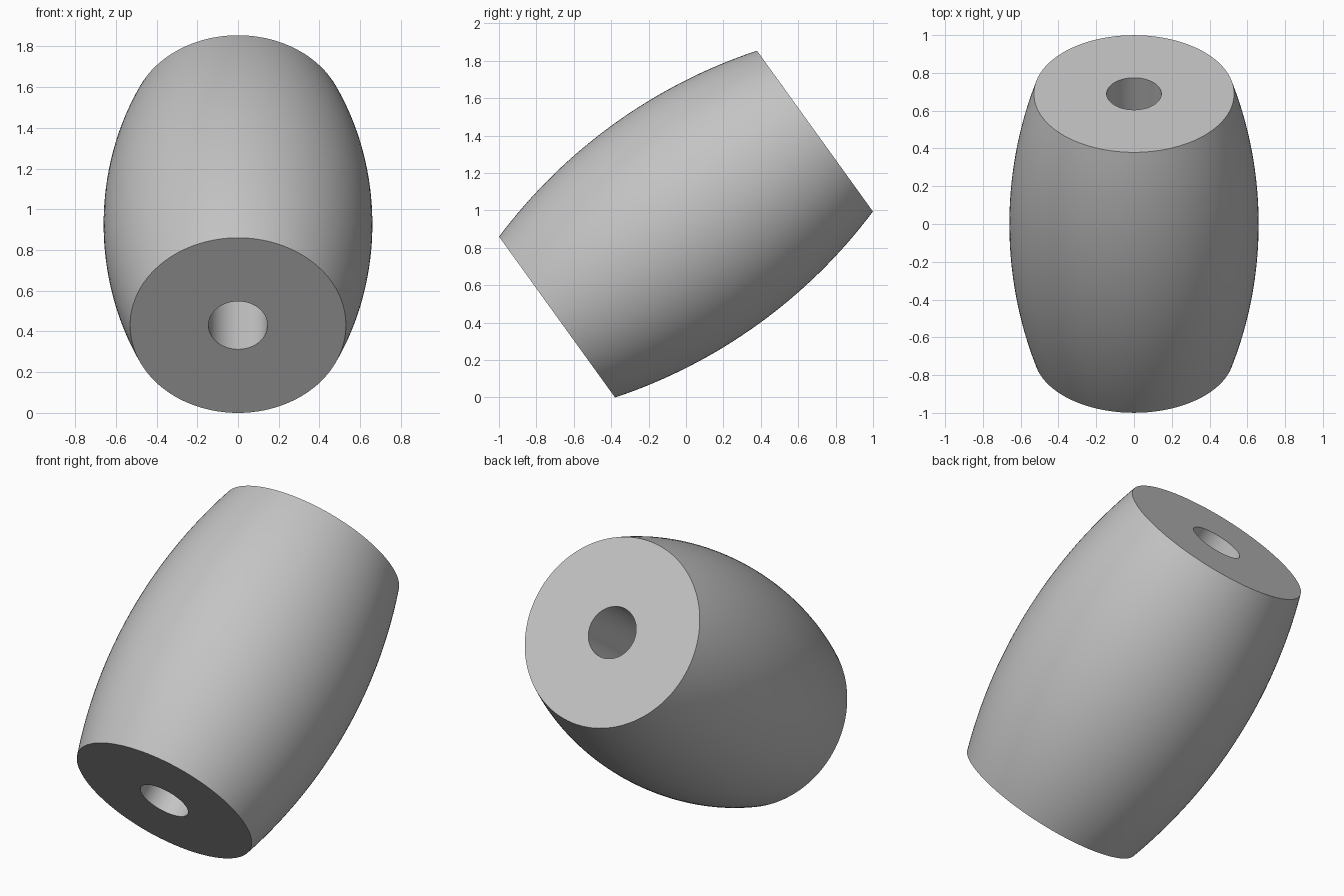
import bpy, bmesh, math
from mathutils import Matrix, Vector

cube = bpy.data.objects.get("Cube")
if cube:
    bpy.data.objects.remove(cube)

HALF, END_R, MID_R, HOLE_R = 0.85, 0.53, 0.66, 0.145
SEGMENTS, STEPS = 128, 32

# Plain grey
grey = bpy.data.materials.new("plain grey")
grey.use_nodes = True
colour = (0.55, 0.55, 0.55, 1)
grey.diffuse_color = colour
grey.node_tree.nodes["Principled BSDF"].inputs["Base Color"].default_value = colour

# Closed section: circular-arc outer wall, flat ends, straight bore
bulge = MID_R - END_R
arc_r = (HALF ** 2 + bulge ** 2) / (2 * bulge)
section = [(HOLE_R, -HALF)]
for i in range(STEPS + 1):
    z = HALF * (2 * i / STEPS - 1)
    section.append((MID_R - arc_r + math.sqrt(arc_r ** 2 - z ** 2), z))
section.append((HOLE_R, HALF))

# Turn the section around its axis
bm = bmesh.new()
verts = [bm.verts.new((r, 0, z)) for r, z in section]
edges = [bm.edges.new((a, b)) for a, b in zip(verts, verts[1:] + verts[:1])]
bmesh.ops.spin(bm, geom=verts + edges, axis=(0, 0, 1), cent=(0, 0, 0),
               angle=math.tau, steps=SEGMENTS, use_merge=True)
bmesh.ops.remove_doubles(bm, verts=bm.verts, dist=0.0001)
bmesh.ops.recalc_face_normals(bm, faces=bm.faces)

# Tilt the axis up towards the back and rest the lower rim on the ground
bm.transform(Matrix.Rotation(math.radians(-54.2), 4, "X"))
bm.transform(Matrix.Translation(Vector((0, 0, -min(v.co.z for v in bm.verts)))))

mesh = bpy.data.meshes.new("barrel_bead")
bm.to_mesh(mesh)
bm.free()
mesh.materials.append(grey)
bead = bpy.data.objects.new("barrel_bead", mesh)
bpy.context.collection.objects.link(bead)

# Smooth curved walls with crisp rims
bpy.ops.object.select_all(action="DESELECT")
bead.select_set(True)
bpy.context.view_layer.objects.active = bead
bpy.ops.object.shade_smooth_by_angle(angle=math.radians(30))
